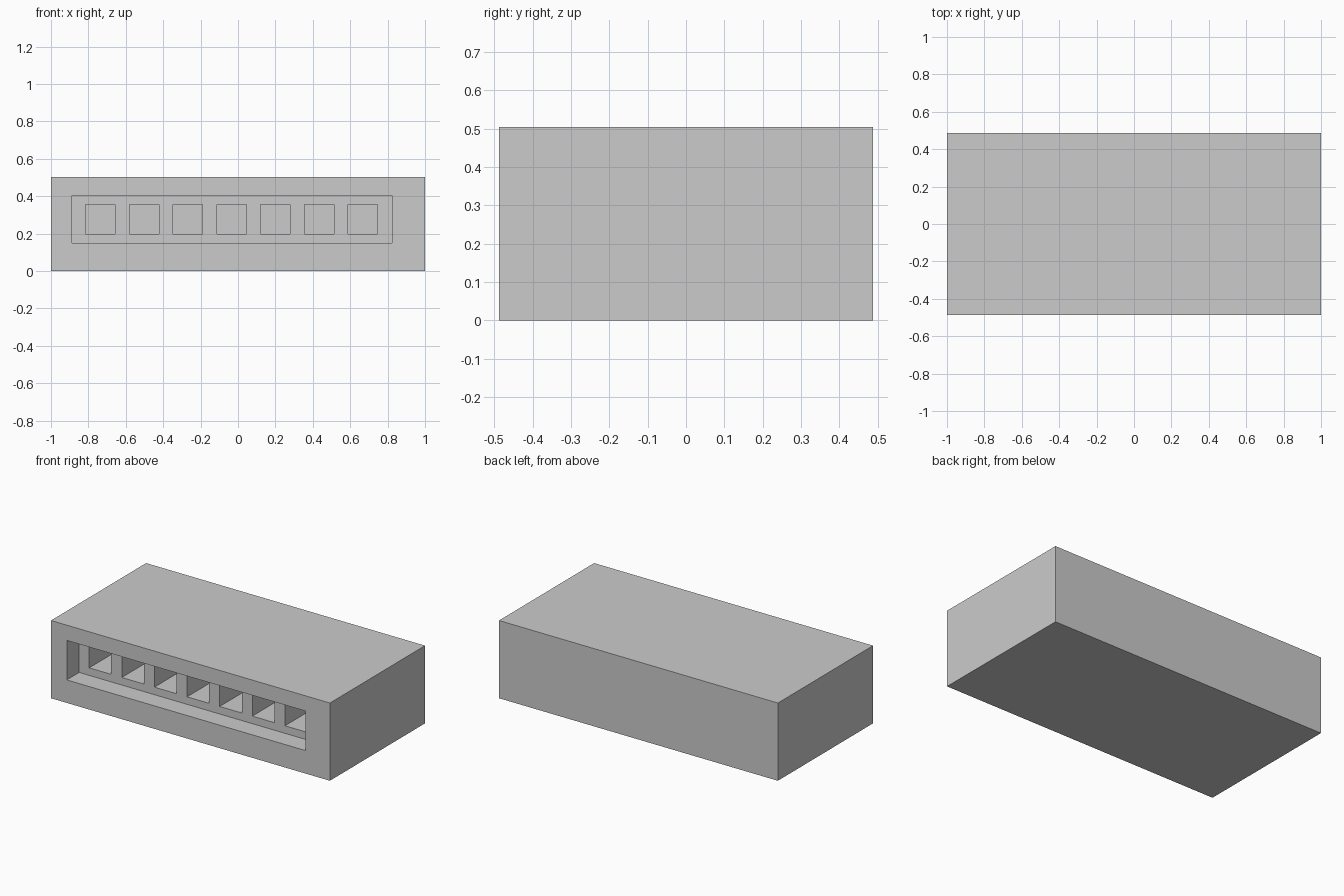
import bpy
import bmesh
from mathutils import Matrix, Vector

cube = bpy.data.objects.get("Cube")
if cube:
    bpy.data.objects.remove(cube, do_unlink=True)

WIDTH, DEPTH, HEIGHT = 2.0, 0.974, 0.504
FRONT = -DEPTH / 2
RECESS_DEPTH = 0.127
SLOT_DEPTH = 0.4
SLOT_COUNT, SLOT_SIZE, SLOT_STEP = 7, 0.158, 0.234

grey = bpy.data.materials.new("plain grey")
grey.use_nodes = True
colour = (0.6, 0.6, 0.6, 1)
grey.diffuse_color = colour
grey.node_tree.nodes["Principled BSDF"].inputs["Base Color"].default_value = colour


def make_boxes(name, boxes):
    """One mesh object made of boxes, each given as (low corner, high corner)."""
    bm = bmesh.new()
    for low, high in boxes:
        low, high = Vector(low), Vector(high)
        place = Matrix.Translation((low + high) / 2) @ Matrix.Diagonal((high - low).to_4d())
        place[3][3] = 1
        bmesh.ops.create_cube(bm, size=1, matrix=place)
    mesh = bpy.data.meshes.new(name)
    bm.to_mesh(mesh)
    bm.free()
    mesh.materials.append(grey)
    obj = bpy.data.objects.new(name, mesh)
    bpy.context.collection.objects.link(obj)
    return obj


def cut(target, cutter):
    """Subtract the cutter from the target, then discard it."""
    cutter.hide_render = True
    mod = target.modifiers.new(cutter.name, "BOOLEAN")
    mod.operation, mod.solver, mod.object = "DIFFERENCE", "EXACT", cutter
    bpy.context.view_layer.objects.active = target
    bpy.ops.object.modifier_apply(modifier=mod.name)
    bpy.data.objects.remove(cutter, do_unlink=True)


# Solid block
block = make_boxes("slotted_block", [((-WIDTH / 2, FRONT, 0), (WIDTH / 2, -FRONT, HEIGHT))])

# Long shallow recess in the front, slightly off centre
recess_back = FRONT + RECESS_DEPTH
cut(block, make_boxes("recess_cutter", [((-0.887, FRONT - 0.1, 0.149), (0.824, recess_back, 0.405))]))

# Row of square slots in the back of the recess
slots = []
for i in range(SLOT_COUNT):
    x = -0.815 + i * SLOT_STEP
    slots.append(((x, recess_back - 0.05, 0.198),
                  (x + SLOT_SIZE, recess_back + SLOT_DEPTH, 0.198 + SLOT_SIZE)))
cut(block, make_boxes("slot_cutter", slots))
